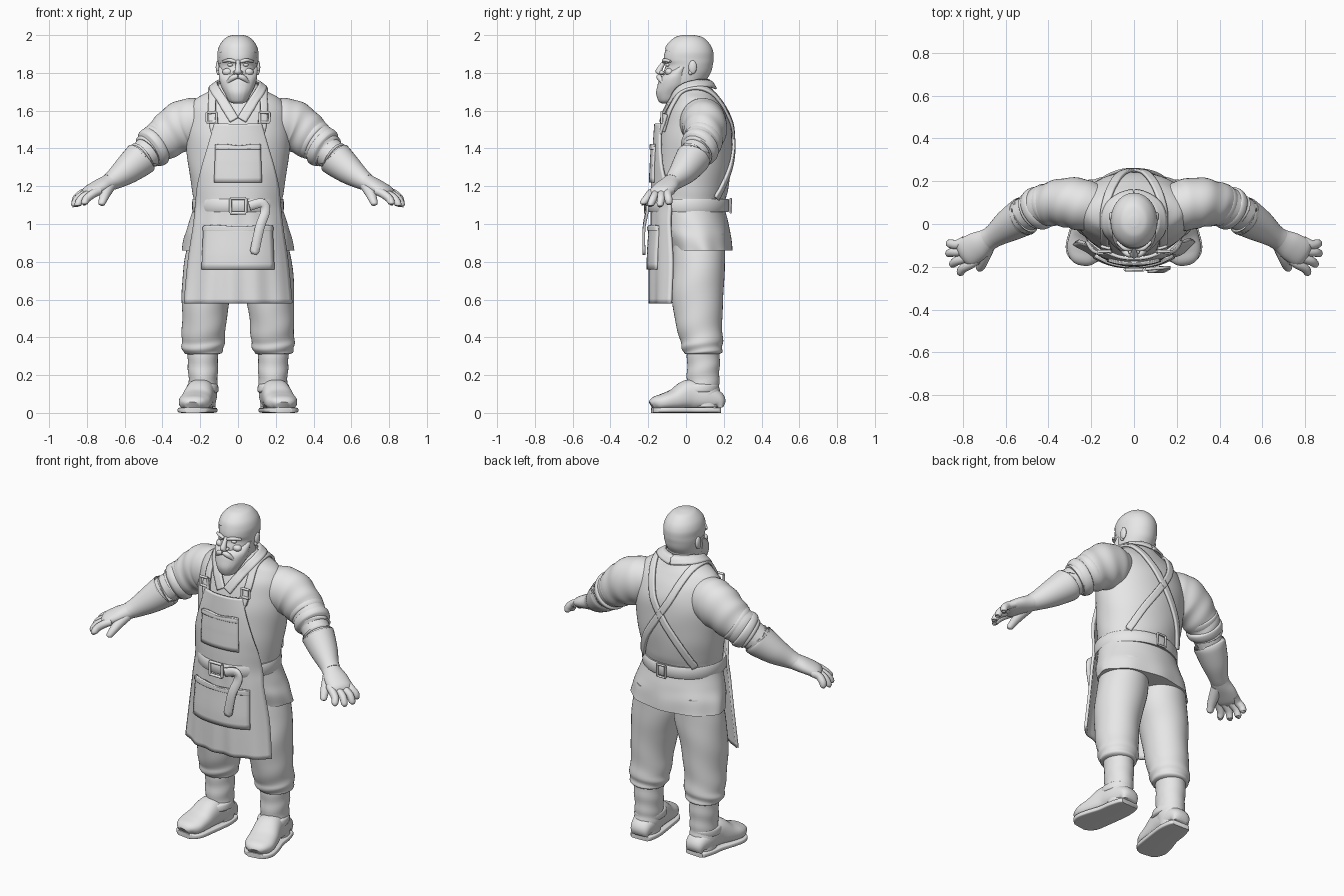
import bpy, bmesh, math
from mathutils import Vector
from mathutils.bvhtree import BVHTree

if "Cube" in bpy.data.objects:
    bpy.data.objects.remove(bpy.data.objects["Cube"], do_unlink=True)

clay = bpy.data.materials.new("clay_grey")
clay.use_nodes = True
clay.diffuse_color = (0.8, 0.8, 0.8, 1)
clay.node_tree.nodes["Principled BSDF"].inputs["Base Color"].default_value = (0.8, 0.8, 0.8, 1)


def finish(name, bm, thick=0):
    bmesh.ops.recalc_face_normals(bm, faces=bm.faces)
    me = bpy.data.meshes.new(name)
    bm.to_mesh(me)
    bm.free()
    me.materials.append(clay)
    ob = bpy.data.objects.new(name, me)
    bpy.context.collection.objects.link(ob)
    if thick:
        mod = ob.modifiers.new("thickness", "SOLIDIFY")
        mod.thickness, mod.offset = thick, 0
    bpy.ops.object.select_all(action="DESELECT")
    ob.select_set(True)
    bpy.context.view_layer.objects.active = ob
    bpy.ops.object.shade_smooth_by_angle(angle=math.radians(45))
    return ob


def smooth_path(pts, steps):
    """Catmull-Rom resampling of tuples of any length."""
    p = [pts[0]] + list(pts) + [pts[-1]]
    out = []
    for i in range(1, len(p) - 2):
        for k in range(steps):
            t = k / steps
            out.append([0.5 * (2 * b + (c - a) * t + (2 * a - 5 * b + 4 * c - d) * t * t
                               + (3 * b - a - 3 * c + d) * t ** 3)
                        for a, b, c, d in zip(*p[i - 1:i + 3])])
    return out + [list(pts[-1])]


def tube(name, pts, upright=False, fold=None, power=2, s=1, steps=6, n=32, keep=None):
    """Loft of elliptical rings (x, y, z, radius_a, radius_b) along a path."""
    path = smooth_path([(q[0] * s,) + tuple(q[1:]) for q in pts], steps)
    bm, rings = bmesh.new(), []
    for i, q in enumerate(path):
        side, up = Vector((1, 0, 0)), Vector((0, 1, 0))
        if not upright:
            tan = Vector(path[min(i + 1, len(path) - 1)][:3]) - Vector(path[max(i - 1, 0)][:3])
            tan.normalize()
            side = tan.cross((0, 0, 1)).normalized()
            up = side.cross(tan)
        ring = []
        for j in range(n):
            a = math.tau * j / n
            m = 1 + (fold(i / (len(path) - 1), a) if fold else 0)
            c, d = [math.copysign(abs(f) ** (2 / power), f) for f in (math.cos(a), math.sin(a))]
            ring.append(bm.verts.new(Vector(q[:3]) + side * q[3] * c * m + up * q[4] * d * m))
        rings.append(ring)
    for r0, r1 in zip(rings, rings[1:]):
        for j in range(n):
            bm.faces.new((r0[j], r0[j - 1], r1[j - 1], r1[j]))
    bm.faces.new(rings[0])
    bm.faces.new(rings[-1])
    if keep:
        drop = [f for f in bm.faces if not keep(f.calc_center_median())]
        bmesh.ops.delete(bm, geom=drop, context="FACES")
    return finish(name, bm)


def body(name, rows, **kw):
    """Upright loft from rows of (z, front y, back y, half width)."""
    return tube(name, [(0, (f + b) / 2, z, w, (b - f) / 2) for z, f, b, w in rows], True, **kw)


def ball(name, loc, size):
    bm = bmesh.new()
    bmesh.ops.create_uvsphere(bm, u_segments=20, v_segments=12, radius=1)
    for v in bm.verts:
        v.co = Vector([c * k + l for c, k, l in zip(v.co, size, loc)])
    return finish(name, bm)


def sheet(name, cols, rows, point, thick):
    """Grid surface with thickness, from a function of u and v in 0..1."""
    bm = bmesh.new()
    g = [[bm.verts.new(point(i / cols, j / rows)) for i in range(cols + 1)] for j in range(rows + 1)]
    for j in range(rows):
        for i in range(cols):
            bm.faces.new((g[j][i], g[j][i + 1], g[j + 1][i + 1], g[j + 1][i]))
    return finish(name, bm, thick)


# Shirt with fluted skirt
shirt = body("shirt", [
    (.86, -.09, .243, .295), (.93, -.12, .238, .285), (1.0, -.14, .225, .262), (1.1, -.155, .205, .235),
    (1.18, -.16, .222, .243), (1.3, -.155, .24, .262), (1.42, -.145, .245, .275), (1.52, -.125, .238, .275),
    (1.6, -.1, .21, .262), (1.66, -.07, .175, .225), (1.7, -.06, .15, .16), (1.745, -.045, .122, .095)],
    n=64, fold=lambda t, a: .018 * math.sin(9 * a) * max(0, 1 - 5 * t) + .004 * math.sin(40 * t + 3 * math.sin(2 * a)))
skin = BVHTree.FromObject(shirt, bpy.context.evaluated_depsgraph_get())


def strap(name, pts, width, lift=.008, thick=.01, s=1):
    """Flat band laid on the shirt surface."""
    path = [Vector((q[0] * s, q[1], q[2])) for q in smooth_path(pts, 8)]

    def point(u, v):
        i = round(v * (len(path) - 1))
        tan = path[min(i + 1, len(path) - 1)] - path[max(i - 1, 0)]
        co, nor, _, _ = skin.find_nearest(path[i])
        across = nor.cross(tan).normalized()
        co, nor, _, _ = skin.find_nearest(co + across * width * (u - .5))
        return co + nor * lift
    return sheet(name, 4, len(path) - 1, point, thick)


# Apron: rows of (z, half width, centre y, edge y)
apron_rows = smooth_path([
    (.58, .283, -.185, -.085), (.8, .262, -.187, -.075), (1.0, .232, -.178, -.085), (1.1, .222, -.178, -.08),
    (1.2, .212, -.178, -.1), (1.3, .19, -.174, -.125), (1.42, .155, -.168, -.135), (1.53, .122, -.16, -.13)], 6)


def apron_y(x, z):
    _, w, mid, edge = min(apron_rows, key=lambda r: abs(r[0] - z))
    return mid + (edge - mid) * abs(x / w) ** 2.5


def apron_point(u, v):
    z, w, mid, edge = apron_rows[round(v * (len(apron_rows) - 1))]
    k = 2 * u - 1
    wave = .006 * math.sin(14 * k) * max(0, 1 - 2 * v)
    return (k * w, mid + (edge - mid) * abs(k) ** 2.5 + wave, z)


sheet("apron", 32, len(apron_rows) - 1, apron_point, .016)


def pocket(name, w0, w1, z0, z1, lift):
    def point(u, v):
        x, z = (2 * u - 1) * (w0 + (w1 - w0) * v), z0 + (z1 - z0) * v
        return (x, apron_y(x, z) - lift, z + .004 * math.sin(9 * u) * v)
    return sheet(name, 16, 8, point, .014)


pocket("chest_pocket", .125, .118, 1.22, 1.42, .012)
pocket("chest_pocket_hem", .12, .12, 1.395, 1.42, .018)
pocket("lower_pocket", .19, .18, .76, .99, .014)
pocket("lower_pocket_hem", .185, .182, .965, .99, .02)

# Belt, buckle and hanging end
body("belt", [(1.065, -.19, .22, .236), (1.068, -.2, .228, .242), (1.128, -.2, .228, .242),
              (1.131, -.19, .22, .236)], n=64, steps=2)


def frame(name, x, y, z, w, h, r):
    pts = [(w, h), (-w, h), (-w, -h), (w, -h)]
    for i in range(4):
        (a, b), (c, d) = pts[i - 1], pts[i]
        k = 1e-3  # tiny lean keeps vertical bars well framed
        tube(f"{name}_bar_{i}", [(x + a * 1.08, y, z + b * 1.08, r, r),
                                 (x + c * 1.08 + k, y - k, z + d * 1.08, r, r)], n=10, steps=1)


frame("belt_buckle", 0, -.213, 1.097, .038, .036, .008)
frame("back_belt_buckle", 0, .238, 1.097, .025, .033, .006)
tail = smooth_path([(.06, -.212, 1.095), (.125, -.205, 1.11), (.145, -.205, 1.07), (.115, -.222, .98), (.085, -.222, .84)], 6)


def tail_point(u, v):
    i = round(v * (len(tail) - 1))
    t = Vector(tail[min(i + 1, len(tail) - 1)]) - Vector(tail[max(i - 1, 0)])
    w = .05 * (.6 if i == len(tail) - 1 else 1)
    return Vector(tail[i]) + t.cross((0, 1, 0)).normalized() * w * (u - .5)


sheet("belt_tail", 2, len(tail) - 1, tail_point, .014)

# Head
skull = [(1.68, -.09, .07, .07), (1.75, -.112, .1, .09), (1.8, -.118, .128, .098), (1.84, -.108, .138, .102),
         (1.87, -.118, .142, .104), (1.91, -.112, .14, .104), (1.95, -.095, .122, .09),
         (1.985, -.055, .085, .058), (1.998, -.01, .035, .02)]
body("head", skull, n=40)
body("hair", [(z + .003, f - .004, b + .004, w + .004) for z, f, b, w in skull], n=80, steps=12,
     keep=lambda c: c.z > 1.93 - .25 * abs(c.x) or (c.y > -.05 and c.z > 1.85) or (c.y > .04 and c.z > 1.76))
tube("neck", [(0, .035, 1.62, .1, .09), (0, .025, 1.7, .088, .085), (0, .025, 1.8, .088, .09)], True)
body("beard", [(1.637, -.125, -.085, .02), (1.65, -.145, -.05, .047), (1.69, -.158, -.01, .07), (1.73, -.152, .02, .09),
               (1.77, -.138, .025, .1), (1.8, -.105, .02, .102), (1.83, -.06, .02, .1025)], n=48,
     fold=lambda t, a: .012 * math.sin(16 * a) * (1 - t))
tube("nose", [(0, -.108, 1.868, .012, .01), (0, -.125, 1.845, .012, .014), (0, -.142, 1.815, .017, .018),
              (0, -.138, 1.797, .02, .018), (0, -.125, 1.79, .012, .01)], True, n=16)
for s, label in ((1, "left"), (-1, "right")):
    ball(label + "_nostril", (s * .017, -.128, 1.802), (.01, .014, .01))
    ball(label + "_eye", (s * .04, -.096, 1.842), (.016, .012, .009))
    ball(label + "_cheek", (s * .055, -.088, 1.805), (.028, .022, .02))
    tube(label + "_brow", [(.012, -.117, 1.858, .01, .008), (.045, -.112, 1.867, .012, .01),
                           (.08, -.082, 1.86, .007, .006)], s=s, n=12)
    tube(label + "_moustache", [(.002, -.142, 1.782, .014, .012), (.03, -.14, 1.773, .014, .015),
                                (.058, -.12, 1.745, .008, .008)], s=s, n=12)
    ball(label + "_ear", (s * .106, .035, 1.83), (.012, .022, .036))
    ball(label + "_earlobe", (s * .104, .024, 1.803), (.009, .012, .014))

    # Collar and crossing braces
    strap(label + "_collar", [(0, .12, 1.72), (.09, .08, 1.72), (.11, 0, 1.7), (.075, -.09, 1.64), (.02, -.13, 1.55)],
          .05, .016, .012, s)
    strap(label + "_brace", [(.135, -.16, 1.5), (.14, -.1, 1.6), (.13, -.02, 1.69), (.12, .08, 1.7), (.1, .17, 1.65),
                             (.05, .24, 1.53), (-.02, .26, 1.42), (-.12, .24, 1.27), (-.19, .18, 1.13)], .038, .01, .014, s)
    frame(label + "_brace_buckle", s * .14, -.128, 1.565, .024, .024, .007)
    strap(label + "_bib_tab", [(.12, -.16, 1.48), (.138, -.15, 1.54), (.14, -.13, 1.59)], .045, .022, .014, s)

    # Sleeve, rolled cuff, forearm
    tube(label + "_sleeve", [(.13, .07, 1.56, .09, .095), (.22, .085, 1.54, .118, .13), (.3, .1, 1.513, .118, .135),
                             (.38, .095, 1.46, .104, .116), (.45, .075, 1.405, .092, .1), (.48, .058, 1.38, .085, .088)],
         s=s, n=40, steps=10, fold=lambda t, a: .045 * t * math.sin(34 * t + 2.2 * math.sin(a + 1)))
    for k, (x, y, z) in enumerate([(.40, .09, 1.445), (.445, .074, 1.408)]):
        tube(f"{label}_sleeve_roll_{k}", [(x - .022, y + .012, z + .016, .08, .09), (x - .008, y + .004, z + .006, .102, .11),
                                          (x + .016, y - .008, z - .012, .099, .106), (x + .03, y - .016, z - .022, .08, .085)], s=s)
    tube(label + "_forearm", [(.43, .08, 1.42, .08, .085), (.52, .035, 1.345, .076, .08), (.6, -.01, 1.28, .06, .06)], s=s)

    # Glove with gauntlet cuff, fingers and thumb
    tube(label + "_glove_cuff", [(.515, .035, 1.348, .074, .078), (.512, .037, 1.35, .09, .092), (.525, .03, 1.338, .09, .092),
                                 (.59, -.01, 1.284, .076, .076), (.65, -.052, 1.24, .056, .056),
                                 (.685, -.075, 1.22, .052, .045)], s=s)
    tube(label + "_palm", [(.63, -.04, 1.25, .05, .05), (.685, -.075, 1.218, .054, .045), (.735, -.105, 1.195, .068, .04),
                           (.785, -.135, 1.17, .068, .032), (.805, -.147, 1.155, .05, .018)], s=s)
    tips = [(.862, -.09, 1.1), (.866, -.137, 1.09), (.848, -.187, 1.092), (.812, -.226, 1.1)]
    for k, (x, y, z) in enumerate(tips):
        bx, by = .812 - .02 * k, -.088 - .031 * k
        tube(f"{label}_finger_{k}", [(bx - .02, by + .012, 1.175, .02, .02), (bx + .015, by - .008, 1.16, .022, .022),
                                     ((bx + x) / 2 + .018, (by + y) / 2 - .004, 1.135, .021, .021),
                                     (x, y, z + .012, .018, .018), (x, y, z, .008, .008)], s=s, n=14)
    tube(label + "_thumb", [(.68, -.1, 1.2, .032, .03), (.7, -.15, 1.165, .029, .027), (.712, -.185, 1.135, .024, .022),
                            (.722, -.208, 1.108, .018, .017), (.724, -.213, 1.1, .008, .008)], s=s, n=16)

    # Trousers, boot shaft, foot and sole
    tube(label + "_trouser_leg", [(.13, .07, .95, .12, .14), (.14, .068, .8, .145, .138), (.165, .062, .65, .132, .138),
                                  (.178, .065, .5, .118, .126), (.183, .08, .4, .115, .115), (.186, .085, .35, .112, .108),
                                  (.187, .088, .318, .1, .1), (.187, .09, .31, .08, .08)], True, s=s, n=40, steps=10,
         fold=lambda t, a: .035 * t * math.sin(30 * t + 2.5 * math.sin(a + .6)))
    tube(label + "_boot_shaft", [(.187, .092, .34, .082, .088), (.186, .092, .25, .08, .086), (.185, .09, .16, .076, .086),
                                 (.187, .095, .1, .076, .085), (.19, .1, .03, .07, .08)], True, s=s,
         fold=lambda t, a: .02 * math.sin(26 * t + 2 * math.sin(a)))
    tube(label + "_boot_strap", [(.188, .075, .105, .07, .08), (.188, .07, .115, .084, .1), (.188, .075, .145, .082, .1),
                                 (.188, .08, .155, .07, .08)], True, s=s)
    foot = [(.184, .183, .05, .03), (.185, .165, .062, .1), (.19, .1, .075, .14), (.2, .02, .077, .165),
            (.218, -.06, .084, .115), (.23, -.12, .085, .09), (.237, -.16, .068, .075), (.24, -.18, .04, .05)]
    tube(label + "_foot", [(x, y, .012 + h / 2, w, h / 2) for x, y, w, h in foot], power=2.4, s=s)
    tube(label + "_sole", [(x, y, .0145, w + .006, .0145) for x, y, w, h in foot], power=6, s=s)
